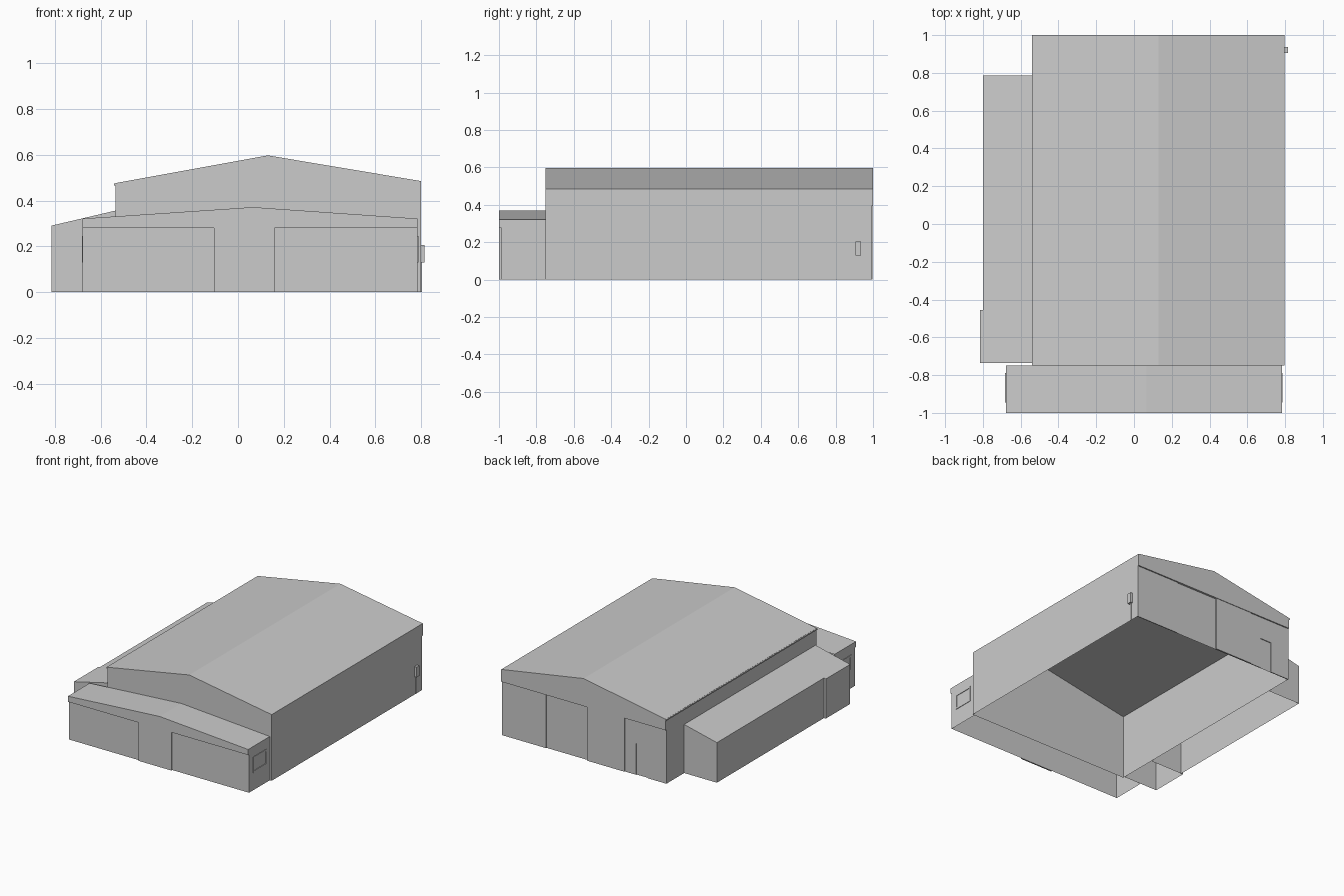
import bpy, bmesh

if "Cube" in bpy.data.objects:
    bpy.data.objects.remove(bpy.data.objects["Cube"])


def make(name, bm):
    me = bpy.data.meshes.new(name)
    bm.to_mesh(me)
    bm.free()
    ob = bpy.data.objects.new(name, me)
    bpy.context.collection.objects.link(ob)
    return ob


def prism(name, profile, y0, y1, skip=()):
    """Extrude an xz profile (counter-clockwise seen from the front) along y.
    skip holds side numbers, 'front' or 'back' to leave open; side 0 joins points 0 and 1."""
    bm = bmesh.new()
    f = [bm.verts.new((x, y0, z)) for x, z in profile]
    b = [bm.verts.new((x, y1, z)) for x, z in profile]
    n = len(profile)
    if 'front' not in skip:
        bm.faces.new(f)
    if 'back' not in skip:
        bm.faces.new(b[::-1])
    for i in range(n):
        if i not in skip:
            j = (i + 1) % n
            bm.faces.new((f[i], b[i], b[j], f[j]))
    return make(name, bm)


def box(name, x, y, z, skip=()):
    return prism(name, [(x[0], z[0]), (x[1], z[0]), (x[1], z[1]), (x[0], z[1])], y[0], y[1], skip)


def gable(x0, x1, ridge_x, base, left, right, ridge):
    return [(x0, base), (x1, base), (x1, right), (ridge_x, ridge), (x0, left)]


# Main hall: open-bottomed shell
prism('main_hall', gable(-0.535, 0.798, 0.13, 0, 0.476, 0.485, 0.597), -0.75, 0.985, skip=(0,))

# Overhanging upper gable on the rear wall
prism('rear_gable', gable(-0.535, 0.798, 0.13, 0.395, 0.476, 0.485, 0.597), 0.985, 1.0, skip=('front',))

# Narrow eave along the left edge of the roof
box('left_eave', (-0.541, -0.535), (-0.75, 1.0), (0.466, 0.475), skip=(1,))

# Rear wall bays; the gaps between them are the recessed door openings
bays = [('right_bay', 0.443, 0.798, 0, 0.991), ('centre_bay', -0.20, 0.107, 0, 0.996),
        ('door_side_inner', -0.29, -0.20, 0, 0.991), ('door_side_outer', -0.535, -0.38, 0, 0.991),
        ('door_lintel', -0.38, -0.29, 0.23, 0.991)]
for name, x0, x1, z0, y1 in bays:
    box('rear_' + name, (x0, x1), (0.985, y1), (z0, 0.395), skip=('front',))

# Front annex with low gabled roof, open to the hall wall and below
prism('front_annex', gable(-0.678, 0.783, 0.065, 0, 0.321, 0.321, 0.371), -0.99, -0.75, skip=(0, 'back'))
prism('front_fascia', gable(-0.678, 0.783, 0.065, 0.28, 0.321, 0.321, 0.371), -1.0, -0.99, skip=('back',))
box('front_centre_pier', (-0.105, 0.16), (-1.0, -0.99), (0, 0.28), skip=('back',))

# Framed window on each end of the annex
for side, wx, s in (('right', 0.783, 1), ('left', -0.678, -1)):
    xs = sorted((wx, wx + s * 0.004))
    t = 0.012
    y0, y1, z0, z1 = -0.945, -0.79, 0.13, 0.245
    bars = [('sill', (y0, y1), (z0, z0 + t)), ('head', (y0, y1), (z1 - t, z1)),
            ('front_jamb', (y0, y0 + t), (z0 + t, z1 - t)), ('rear_jamb', (y1 - t, y1), (z0 + t, z1 - t))]
    for part, ys, zs in bars:
        box(f'{side}_window_{part}', xs, ys, zs)


# Left lean-tos share one roof slope; the front one is slightly wider
def lean_to(name, x0, y0, y1, skip):
    zr = 0.356
    zl = zr + (x0 + 0.535) * 0.235
    prism(name, [(x0, 0), (-0.535, 0), (-0.535, zr), (x0, zl)], y0, y1, skip)


lean_to('long_lean_to', -0.80, -0.455, 0.785, (0, 1, 'front'))
lean_to('front_lean_to', -0.815, -0.737, -0.455, (0, 1))

# Meter box and its conduit on the right wall
box('meter_box', (0.798, 0.815), (0.905, 0.936), (0.13, 0.205))
box('meter_conduit', (0.798, 0.803), (0.917, 0.923), (0, 0.13))
